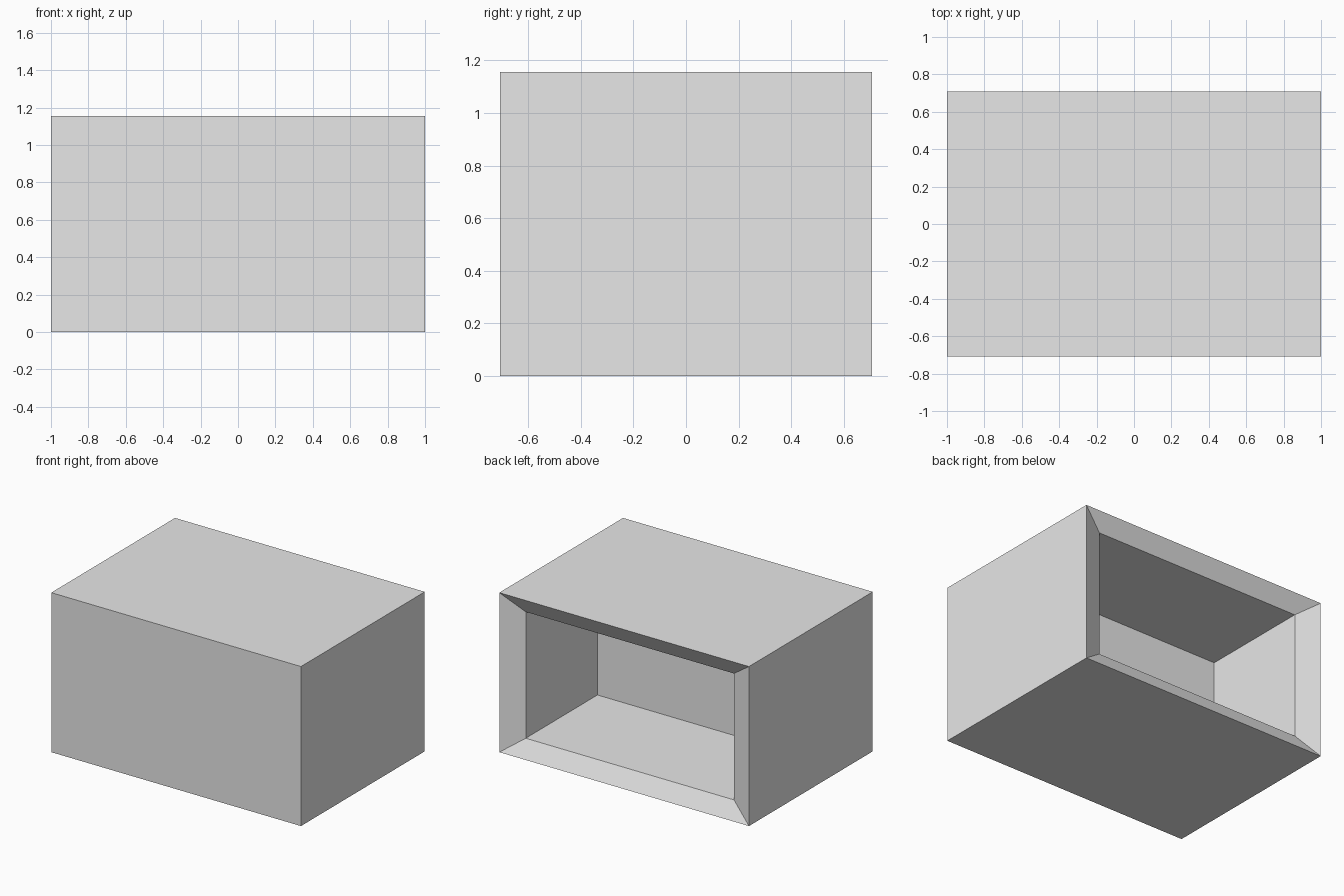
import bpy
import bmesh
from mathutils import Vector

cube = bpy.data.objects.get("Cube")
if cube:
    bpy.data.objects.remove(cube, do_unlink=True)

WIDTH, DEPTH, HEIGHT = 2.0, 1.416, 1.155
RIM_SIDE, RIM_TOP = 0.166, 0.12      # width of the sloped rim
RIM_DEPTH, RECESS = 0.066, 0.82      # slope depth, straight cavity depth

# Plain light grey
grey = bpy.data.materials.new("light_grey")
grey.use_nodes = True
colour = (0.8, 0.8, 0.8, 1)
grey.diffuse_color = colour
grey.node_tree.nodes["Principled BSDF"].inputs["Base Color"].default_value = colour

# Outer block
bm = bmesh.new()
bmesh.ops.create_cube(bm, size=1)
bmesh.ops.scale(bm, vec=(WIDTH, DEPTH, HEIGHT), verts=bm.verts)
bmesh.ops.translate(bm, vec=(0, 0, HEIGHT / 2), verts=bm.verts)
bm.normal_update()


def extrude_face(face):
    """Extrude one face in place and return the new cap."""
    return bmesh.ops.extrude_discrete_faces(bm, faces=[face])["faces"][0]


# Sloped rim around the open back
back = max(bm.faces, key=lambda f: f.normal.y)
cap = extrude_face(back)
for v in cap.verts:
    v.co.x *= 1 - 2 * RIM_SIDE / WIDTH
    v.co.z = HEIGHT / 2 + (v.co.z - HEIGHT / 2) * (1 - 2 * RIM_TOP / HEIGHT)
    v.co.y -= RIM_DEPTH

# Straight-walled cavity
cap = extrude_face(cap)
bmesh.ops.translate(bm, vec=Vector((0, -RECESS, 0)), verts=cap.verts)
bmesh.ops.recalc_face_normals(bm, faces=bm.faces)

mesh = bpy.data.meshes.new("open_box")
bm.to_mesh(mesh)
bm.free()
mesh.materials.append(grey)
box = bpy.data.objects.new("open_box", mesh)
bpy.context.collection.objects.link(box)
